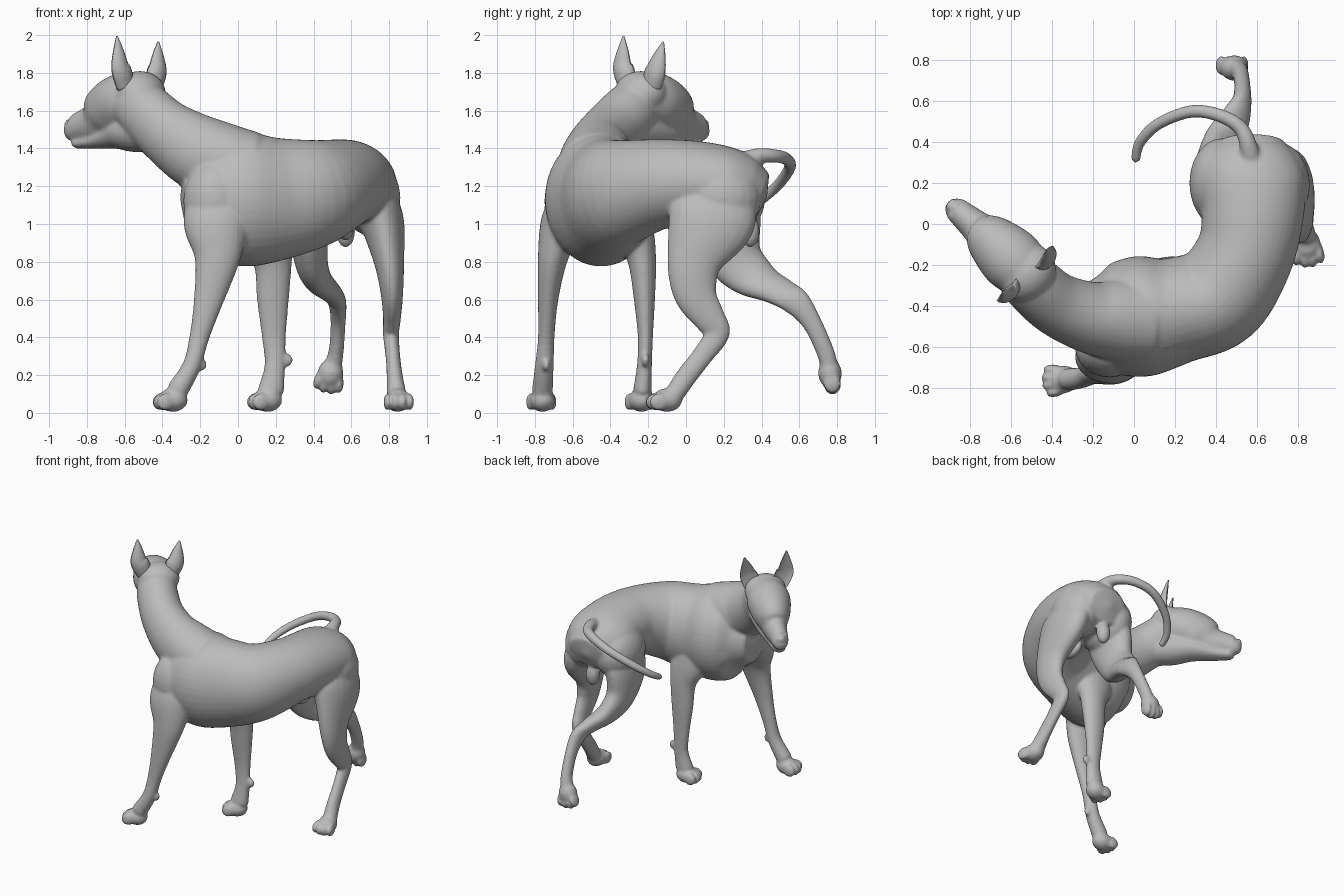
import bpy, bmesh, math
from mathutils import Vector, Matrix

grey = bpy.data.materials.new("plain_grey")
grey.diffuse_color = (0.5, 0.5, 0.5, 1)


def spline(rows, steps=6):
    """Catmull-Rom through rows of x, y, z, half width, half height."""
    p = [rows[0]] + list(rows) + [rows[-1]]
    out = []
    for i in range(1, len(p) - 2):
        for k in range(steps):
            t = k / steps
            out.append([0.5 * (2 * b + (c - a) * t + (2 * a - 5 * b + 4 * c - d) * t * t
                               + (3 * b - a - 3 * c + d) * t ** 3)
                        for a, b, c, d in zip(*p[i - 1:i + 3])])
    return out + [list(rows[-1])]


def loft(bm, rows, ref=(0, 0, 1), sides=24, cup=1.0):
    """Oval sections along a path; ref is the half-height direction."""
    ref = Vector(ref)
    pts = spline(rows)
    pos = [Vector(r[:3]) for r in pts]
    sections = []
    for i, r in enumerate(pts):
        t = (pos[min(i + 1, len(pos) - 1)] - pos[max(i - 1, 0)]).normalized()
        sections.append((pos[i], t, r[3], r[4]))
    # rounded ends
    for idx, sgn in ((0, -1), (-1, 1)):
        c, t, w, h = sections[idx]
        extra = (c + t * sgn * min(w, h) * 0.45, t, w * 0.7, h * 0.7)
        if sgn < 0:
            sections.insert(0, extra)
        else:
            sections.append(extra)
    rings = []
    for c, t, w, h in sections:
        side = t.cross(ref).normalized()
        up = side.cross(t).normalized()
        ring = []
        for k in range(sides):
            a = math.tau * k / sides
            s = math.sin(a)
            ring.append(bm.verts.new(c + side * math.cos(a) * w + up * h * (s * cup if s > 0 else s)))
        rings.append(ring)
    for a, b in zip(rings, rings[1:]):
        for k in range(sides):
            bm.faces.new((a[k], a[(k + 1) % sides], b[(k + 1) % sides], b[k]))
    for idx, sgn in ((0, -1), (-1, 1)):
        c, t, w, h = sections[idx]
        tip = bm.verts.new(c + t * sgn * min(w, h) * 0.2)
        for k in range(sides):
            bm.faces.new((rings[idx][k], rings[idx][(k + 1) % sides], tip))


def blob(bm, c, radii, d=(1, 0, 0), up=(0, 0, 1)):
    """Ellipsoid with radii along d, sideways and up."""
    d = Vector(d).normalized()
    side = Vector(up).cross(d).normalized()
    m = Matrix((d, side, d.cross(side))).transposed().to_4x4()
    bmesh.ops.create_uvsphere(bm, u_segments=24, v_segments=14, radius=1,
                              matrix=Matrix.Translation(c) @ m @ Matrix.Diagonal((*radii, 1)))


def paw(bm, c, d, up=(0, 0, 1), toe_len=0.047):
    """Pad and four toes."""
    c, d, up = Vector(c), Vector(d).normalized(), Vector(up)
    side = up.cross(d).normalized()
    blob(bm, c, (0.08, 0.068, 0.063), d, up)
    for i in (-1.5, -0.5, 0.5, 1.5):
        toe = c + d * (0.07 - 0.016 * abs(i)) + side * i * 0.038 - up * 0.01
        blob(bm, toe, (toe_len, 0.023, 0.047), d + side * i * 0.08, up)


def finish(bm, name):
    bmesh.ops.recalc_face_normals(bm, faces=bm.faces)
    me = bpy.data.meshes.new(name)
    bm.to_mesh(me)
    bm.free()
    me.materials.append(grey)
    me.polygons.foreach_set("use_smooth", [True] * len(me.polygons))
    ob = bpy.data.objects.new(name, me)
    bpy.context.collection.objects.link(ob)
    return ob


body = bmesh.new()
head_dir = (-.75, .66, 0)

# torso, bending from the chest round to the rump
loft(body, [(-0.19, -0.46, 1.14, .20, .22), (-0.10, -0.46, 1.14, .27, .32),
            (0.05, -0.45, 1.13, .295, .355), (0.22, -0.42, 1.135, .26, .325),
            (0.41, -0.35, 1.165, .255, .285), (0.54, -0.15, 1.21, .24, .24),
            (0.58, 0.05, 1.22, .25, .22), (0.575, 0.22, 1.20, .265, .205),
            (0.575, 0.33, 1.17, .22, .175)], sides=40)
# neck
loft(body, [(0.06, -0.47, 1.29, .21, .2), (-0.08, -0.47, 1.33, .20, .205),
            (-0.22, -0.455, 1.385, .175, .2), (-0.38, -0.39, 1.49, .155, .17),
            (-0.50, -0.29, 1.60, .145, .155), (-0.55, -0.24, 1.64, .13, .14)], sides=32)
# skull and muzzle
blob(body, (-0.52, -0.24, 1.69), (.13, .15, .12), head_dir)
loft(body, [(-0.48, -0.28, 1.66, .12, .13), (-0.59, -0.18, 1.65, .155, .155),
            (-0.69, -0.085, 1.595, .13, .15), (-0.75, -0.03, 1.54, .088, .11),
            (-0.82, 0.03, 1.52, .070, .084), (-0.87, 0.073, 1.505, .06, .07),
            (-0.885, 0.086, 1.51, .047, .052)], sides=32)
# throat and lower jaw
loft(body, [(-0.42, -0.35, 1.49, .12, .11), (-0.55, -0.23, 1.49, .12, .11),
            (-0.64, -0.13, 1.475, .098, .08), (-0.75, -0.035, 1.438, .066, .04),
            (-0.84, 0.045, 1.427, .048, .029), (-0.855, 0.06, 1.43, .038, .022)])
blob(body, (-0.893, 0.094, 1.53), (.022, .034, .028), head_dir)

# shoulders and haunches
blob(body, (-0.12, -0.60, 1.12), (.17, .15, .22))
blob(body, (-0.02, -0.33, 1.09), (.18, .15, .20))
blob(body, (0.70, 0.19, 1.14), (.16, .21, .20))
blob(body, (0.43, 0.20, 1.13), (.16, .22, .20))

# front legs
loft(body, [(-0.05, -0.56, 1.22, .10, .15), (-0.11, -0.65, 1.02, .115, .18),
            (-0.11, -0.705, .82, .08, .122), (-0.155, -0.73, .60, .054, .08),
            (-0.205, -0.74, .40, .044, .053), (-0.245, -0.75, .25, .05, .049),
            (-0.32, -0.76, .12, .056, .058)], ref=(-1, 0, 0))
loft(body, [(0.11, -0.30, 1.12, .1, .16), (0.16, -0.255, .92, .09, .14),
            (0.185, -0.23, .78, .072, .1), (0.185, -0.22, .60, .056, .085),
            (0.19, -0.215, .40, .040, .064), (0.195, -0.22, .25, .040, .055),
            (0.175, -0.23, .12, .050, .07)], ref=(-1, 0, 0))
blob(body, (-0.195, -0.74, .255), (.032, .022, .035))
blob(body, (0.26, -0.215, .28), (.032, .022, .035))

# hind legs, one planted and one stretched back
loft(body, [(0.68, 0.17, 1.20, .11, .18), (0.758, 0.135, 1.03, .118, .235),
            (0.80, 0.045, .80, .08, .148), (0.815, 0.05, .63, .059, .115),
            (0.815, 0.125, .50, .047, .085), (0.81, 0.165, .42, .043, .067),
            (0.82, 0.085, .30, .039, .056), (0.83, 0.0, .19, .043, .056),
            (0.84, -0.06, .10, .052, .052)], ref=(0, -1, 0))
loft(body, [(0.44, 0.19, 1.18, .12, .18), (0.385, 0.20, 1.0, .105, .2),
            (0.385, 0.26, .82, .09, .15), (0.42, 0.37, .71, .075, .12),
            (0.49, 0.50, .64, .056, .09), (0.525, 0.585, .585, .048, .075),
            (0.53, 0.665, .48, .040, .053), (0.52, 0.735, .33, .040, .048),
            (0.50, 0.76, .24, .05, .048)], ref=(0, -1, 0))

# paws
paw(body, (-0.345, -0.76, .068), (-1, -0.12, 0))
paw(body, (0.155, -0.235, .068), (-1, -0.2, 0))
paw(body, (0.845, -0.10, .068), (0.1, -1, 0), toe_len=.055)
paw(body, (0.49, 0.762, .21), (-0.2, 0.05, -1), (0, -1, 0), toe_len=.052)

# tail, curling to one side
loft(body, [(0.58, 0.27, 1.32, .055, .055), (0.56, 0.38, 1.36, .044, .042),
            (0.52, 0.47, 1.36, .037, .037), (0.42, 0.53, 1.345, .034, .034),
            (0.28, 0.55, 1.30, .032, .032), (0.12, 0.49, 1.21, .030, .030),
            (0.03, 0.40, 1.13, .028, .028), (0.008, 0.315, 1.08, .024, .024)], sides=16)

# underside anatomy
blob(body, (0.57, 0.0, .97), (.09, .042, .058), (0, -1, -.15))
blob(body, (0.57, 0.34, .96), (.05, .05, .085))

# fuse the parts into one smooth skin
dog = finish(body, "body")
rm = dog.modifiers.new("fuse", 'REMESH')
rm.mode = 'VOXEL'
rm.voxel_size = 0.01
rm.use_smooth_shade = True
sm = dog.modifiers.new("soften", 'SMOOTH')
sm.factor = 0.5
sm.iterations = 10

# upright cupped ears
for name, base, mid, tip in (
        ("left_ear", (-0.605, -0.30, 1.735), (-0.633, -0.332, 1.84), (-0.642, -0.33, 1.992)),
        ("right_ear", (-0.455, -0.175, 1.735), (-0.432, -0.150, 1.83), (-0.424, -0.12, 1.962))):
    ear = bmesh.new()
    b, m, t = Vector(base), Vector(mid), Vector(tip)
    loft(ear, [(*b, .06, .055), (*b.lerp(m, .6), .066, .058), (*m, .058, .05),
               (*m.lerp(t, .5), .036, .032), (*t, .006, .008)],
         ref=head_dir, cup=-0.35)
    finish(ear, name)

# eyes
for name, s in (("left_eye", -1), ("right_eye", 1)):
    eye = bmesh.new()
    blob(eye, (-0.675 + .66 * .118 * s, -0.10 + .75 * .118 * s, 1.615), (.022, .015, .015), head_dir)
    finish(eye, name)
